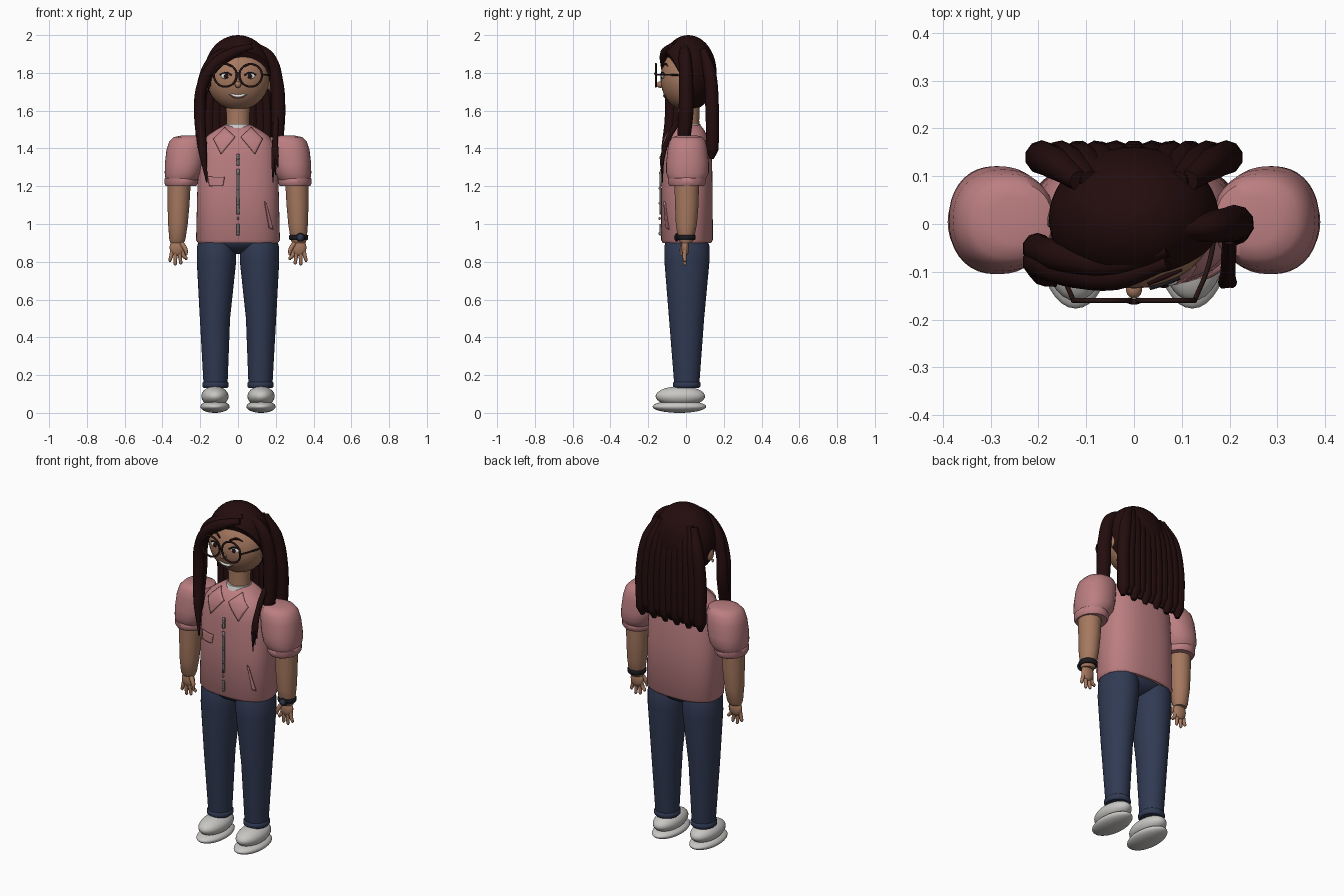
import bpy, bmesh, math
from mathutils import Vector

cube = bpy.data.objects.get("Cube")
if cube:
    bpy.data.objects.remove(cube, do_unlink=True)


def material(name, r, g, b):
    m = bpy.data.materials.new(name)
    m.use_nodes = True
    m.diffuse_color = (r, g, b, 1)
    m.node_tree.nodes["Principled BSDF"].inputs["Base Color"].default_value = (r, g, b, 1)
    return m


PINK = material("dusty pink", .50, .21, .22)
SKIN = material("warm skin", .38, .19, .115)
DENIM = material("navy denim", .03, .042, .086)
HAIR = material("dark hair", .017, .0038, .0042)
SHOE = material("pale grey", .58, .57, .55)
METAL = material("zip grey", .24, .22, .21)
FRAME = material("frame brown", .02, .008, .007)
WHITE = material("white", .8, .79, .77)
BLACK = material("black", .01, .01, .014)
LIP = material("lip", .22, .075, .06)


def finish(ob, name, mat, angle=45):
    ob.name = ob.data.name = name
    ob.data.materials.clear()
    ob.data.materials.append(mat)
    bpy.ops.object.select_all(action='DESELECT')
    ob.select_set(True)
    bpy.context.view_layer.objects.active = ob
    bpy.ops.object.shade_smooth_by_angle(angle=math.radians(angle))
    return ob


def from_bmesh(bm, name, mat, angle=45):
    bmesh.ops.recalc_face_normals(bm, faces=bm.faces)
    me = bpy.data.meshes.new(name)
    bm.to_mesh(me)
    bm.free()
    ob = bpy.data.objects.new(name, me)
    bpy.context.collection.objects.link(ob)
    return finish(ob, name, mat, angle)


def ball(name, loc, size, mat):
    bpy.ops.mesh.primitive_uv_sphere_add(segments=32, ring_count=18, radius=1, location=loc)
    bpy.context.object.scale = size
    return finish(bpy.context.object, name, mat)


def loft(name, rings, mat, power=2, seg=36):
    """Stack of oval rings: (z, centre x, centre y, radius x, radius y)."""
    bm = bmesh.new()
    loops = []
    for z, cx, cy, rx, ry in rings:
        loop = []
        for i in range(seg):
            a = math.tau * i / seg
            c, s = math.cos(a), math.sin(a)
            loop.append(bm.verts.new((cx + rx * math.copysign(abs(c) ** (2 / power), c),
                                      cy + ry * math.copysign(abs(s) ** (2 / power), s), z)))
        loops.append(loop)
    for lo, hi in zip(loops, loops[1:]):
        for i in range(seg):
            j = (i + 1) % seg
            bm.faces.new((lo[i], lo[j], hi[j], hi[i]))
    bm.faces.new(loops[0])
    bm.faces.new(loops[-1])
    return from_bmesh(bm, name, mat)


def tube(name, points, radius, mat, taper=None):
    cu = bpy.data.curves.new(name, 'CURVE')
    cu.dimensions = '3D'
    cu.bevel_depth, cu.bevel_resolution, cu.resolution_u = radius, 3, 8
    cu.use_fill_caps = True
    sp = cu.splines.new('BEZIER')
    sp.bezier_points.add(len(points) - 1)
    for i, (bp, co) in enumerate(zip(sp.bezier_points, points)):
        bp.co = co
        bp.handle_left_type = bp.handle_right_type = 'AUTO'
        bp.radius = taper[i] if taper else 1
    ob = bpy.data.objects.new(name, cu)
    bpy.context.collection.objects.link(ob)
    bpy.ops.object.select_all(action='DESELECT')
    ob.select_set(True)
    bpy.context.view_layer.objects.active = ob
    bpy.ops.object.convert(target='MESH')
    return finish(bpy.context.object, name, mat)


# Jacket body
BODY = [(.9, 0, .005, .212, .128), (.915, 0, .005, .222, .137), (1.2, 0, .005, .215, .136),
        (1.36, 0, .005, .207, .132), (1.43, 0, .005, .19, .12), (1.47, 0, .005, .16, .105),
        (1.5, 0, .01, .115, .085), (1.525, 0, .015, .07, .06)]
POWER = 2.5
loft("jacket", BODY, PINK, POWER, 56)


def jacket_y(x, z):
    for lo, hi in zip(BODY, BODY[1:]):
        if z <= hi[0]:
            t = (z - lo[0]) / (hi[0] - lo[0])
            _, _, cy, rx, ry = [a + (b - a) * t for a, b in zip(lo, hi)]
            return cy - ry * max(0, 1 - abs(x / rx) ** POWER) ** (1 / POWER)
    return 0


def patch(name, corners, mat, n=8):
    """Thin four-cornered plate lying on the front of the jacket."""
    a, b, c, d = [Vector(p) for p in corners]
    bm = bmesh.new()
    grid = []
    for i in range(n + 1):
        row = []
        for j in range(n + 1):
            p = a.lerp(b, i / n).lerp(d.lerp(c, i / n), j / n)
            row.append(bm.verts.new((p.x, jacket_y(p.x, p.y) - .005, p.y)))
        grid.append(row)
    for r0, r1 in zip(grid, grid[1:]):
        for j in range(n):
            bm.faces.new((r0[j], r0[j + 1], r1[j + 1], r1[j]))
    ob = from_bmesh(bm, name, mat)
    mod = ob.modifiers.new("thickness", 'SOLIDIFY')
    mod.thickness, mod.offset = .009, 0


# Jacket details
for s, side in ((1, "left"), (-1, "right")):
    patch(side + "_collar", [(s * .07, 1.51), (s * .13, 1.45), (s * .09, 1.37), (s * .015, 1.46)], PINK)
patch("chest_pocket_flap", [(-.16, 1.25), (-.07, 1.25), (-.08, 1.2), (-.15, 1.2)], PINK)
patch("side_pocket", [(.14, 1.12), (.15, 1.11), (.185, .97), (.165, .98)], PINK)
for lo, hi in ((1.31, 1.37), (1.05, 1.29), (.94, 1.0)):
    patch("zip_strip", [(-.007, hi), (.007, hi), (.007, lo), (-.007, lo)], METAL)
for i in range(6):
    z = .95 + i * .08
    ball("zip_stud", (0, jacket_y(0, z) - .008, z), (.006, .006, .008), METAL)
loft("shirt_collar", [(1.5, 0, .005, .075, .075), (1.53, 0, .01, .066, .066)], SHOE)

# Neck and head
loft("neck", [(1.49, 0, .012, .066, .06), (1.55, 0, .014, .06, .056), (1.66, 0, .014, .066, .06)], SKIN)
HEAD_Z, HX, HY, HZ = 1.77, .167, .135, .167
ball("head", (0, 0, HEAD_Z), (HX, HY, HZ), SKIN)


def face(x, z, lift=0):
    d = 1 - (x / HX) ** 2 - ((z - HEAD_Z) / HZ) ** 2
    return (x, -HY * math.sqrt(d) - lift, z)


ball("nose", (0, -.136, 1.738), (.017, .02, .017), SKIN)
tube("teeth", [face(x, 1.678 + 6 * x * x, .001) for x in (-.044, -.02, 0, .02, .044)],
     .008, WHITE, (.3, .9, 1, .9, .3))
tube("lower_lip", [face(x, 1.668 + 8 * x * x, .001) for x in (-.046, -.02, 0, .02, .046)],
     .005, LIP, (.4, 1, 1, 1, .4))

# Eyes, brows, ears and glasses
for s, side in ((1, "left"), (-1, "right")):
    ball(side + "_eye", face(s * .064, 1.783, -.003), (.027, .009, .015), WHITE)
    ball(side + "_iris", face(s * .062, 1.783, .003), (.012, .006, .013), FRAME)
    tube(side + "_lash", [face(s * x, z, .003) for x, z in ((.034, 1.788), (.062, 1.801), (.095, 1.79))],
         .004, BLACK)
    tube(side + "_brow", [face(s * x, z, .002) for x, z in ((.03, 1.832), (.065, 1.847), (.1, 1.835))],
         .006, HAIR, (.7, 1, .4))
    ball(side + "_ear", (s * .165, .01, 1.745), (.016, .026, .038), SKIN)
    ball(side + "_earring", (s * .175, 0, 1.705), (.007, .007, .009), METAL)
    bpy.ops.mesh.primitive_torus_add(location=(s * .067, -.16, 1.787), rotation=(math.pi / 2, 0, 0),
                                     major_radius=.06, minor_radius=.0055,
                                     major_segments=40, minor_segments=10)
    finish(bpy.context.object, side + "_lens_rim", FRAME)
    tube(side + "_temple", [(s * .127, -.16, 1.79), (s * .155, -.09, 1.79), (s * .174, .01, 1.785)],
         .005, FRAME)
tube("glasses_bridge", [(-.012, -.16, 1.79), (0, -.163, 1.797), (.012, -.16, 1.79)], .006, FRAME)

# Hair cap with an angled hairline
bm = bmesh.new()
bmesh.ops.create_uvsphere(bm, u_segments=48, v_segments=28, radius=1)
for v in bm.verts:
    v.co = (v.co.x * .178, v.co.y * .15 + .012, v.co.z * .2 + 1.8)
bmesh.ops.bisect_plane(bm, geom=bm.verts[:] + bm.edges[:] + bm.faces[:], plane_co=(.08, -.1, 1.915),
                       plane_no=(.16, -.9, -.4), clear_outer=True)
bmesh.ops.holes_fill(bm, edges=[e for e in bm.edges if e.is_boundary], sides=0)
from_bmesh(bm, "hair_cap", HAIR)

# Long back hair
for i in range(11):
    x = -.19 + i * .038
    end = 1.345 + .02 * (i % 2)
    tube("back_strand", [(x * .6, .09, 1.92), (x * .85, .125, 1.8), (x, .138, 1.62),
                         (x, .138, end + .05), (x, .135, end)],
         .036, HAIR, (.6, .95, 1, .95, .35))

# Swept fringe flowing into the right front lock
for k, dy in enumerate((0, .028)):
    tube("fringe_lock", [(.07, -.08 + dy, 1.94 + dy / 2), (-.04, -.108 + dy, 1.9 + dy / 2),
                         (-.13, -.1 + dy, 1.835 + dy), (-.19, -.085 + dy, 1.73),
                         (-.202, -.08 + dy, 1.58), (-.188, -.105 + dy / 2, 1.4),
                         (-.165 - k * .015, -.128 + dy / 2, 1.22 + k * .06)],
         .032, HAIR, (.5, .95, 1.05, .95, 1, .8, .12))

# Left lock with loose tips
tube("left_lock", [(.08, -.01, 1.95), (.165, -.005, 1.88), (.203, 0, 1.75), (.212, 0, 1.6),
                   (.208, -.01, 1.47), (.205, -.015, 1.42)], .04, HAIR, (.5, .85, .95, 1, .9, .3))
for k in range(3):
    tube("left_tip", [(.2, -.03, 1.56), (.197, -.09, 1.46), (.188 + k * .008, -.122, 1.36),
                      (.185 + k * .013, -.125, 1.22 + k * .04)], .015, HAIR, (1, 1, .8, .15))

# Limbs, mirrored
tube_pose = ((.298, .275, .81), (.313, .303, .785), (.331, .332, .78), (.348, .36, .8))
for s, side in ((1, "left"), (-1, "right")):
    loft(side + "_sleeve", [(1.468, s * .25, .008, .05, .05), (1.46, s * .256, .008, .085, .08),
                            (1.435, s * .265, .008, .1, .097), (1.39, s * .274, .008, .105, .106),
                            (1.32, s * .283, .008, .104, .113), (1.27, s * .29, .008, .098, .113),
                            (1.24, s * .298, .006, .086, .1), (1.225, s * .3, .005, .08, .09)], PINK, 2.2)
    loft(side + "_sleeve_cuff", [(1.25, s * .3, .004, .08, .09), (1.24, s * .302, .004, .088, .1),
                                 (1.215, s * .302, .004, .088, .1), (1.2, s * .302, .004, .08, .09)], PINK)
    loft(side + "_arm", [(1.24, s * .312, .004, .063, .066), (1.1, s * .315, .004, .058, .062),
                         (1, s * .318, .002, .052, .056), (.92, s * .321, 0, .043, .042),
                         (.9, s * .322, 0, .036, .03)], SKIN)
    ball(side + "_palm", (s * .322, -.004, .875), (.04, .021, .046), SKIN)
    for x0, x1, z1 in tube_pose:
        tube(side + "_finger", [(s * x0, -.004, .87), (s * (x0 + x1) / 2, -.008, .83),
                                (s * x1, -.006, z1 + .008), (s * x1, -.005, z1)],
             .0105, SKIN, (1, 1, .85, .4))
    tube(side + "_thumb", [(s * .3, -.012, .9), (s * .278, -.022, .865), (s * .272, -.026, .835)],
         .013, SKIN, (1, .9, .45))
    loft(side + "_trouser_leg", [(.93, s * .112, .005, .09, .105), (.88, s * .113, .005, .104, .12),
                                 (.8, s * .114, .005, .104, .119), (.5, s * .122, .003, .08, .093),
                                 (.16, s * .119, .004, .064, .067), (.135, s * .119, .004, .062, .064)], DENIM)
    loft(side + "_trouser_cuff", [(.165, s * .119, .004, .064, .067), (.158, s * .119, .004, .07, .073),
                                  (.14, s * .119, .004, .07, .073), (.132, s * .119, .004, .062, .065)], DENIM)
    ball(side + "_shoe_sole", (s * .122, -.035, .033), (.077, .142, .033), SHOE)
    ball(side + "_shoe_upper", (s * .122, -.03, .088), (.072, .131, .053), SHOE)
ball("trouser_seat", (0, .005, .92), (.19, .12, .08), DENIM)

# Wrist watch
loft("watch_strap", [(.915, .321, 0, .046, .046), (.92, .321, 0, .05, .05),
                     (.938, .321, 0, .051, .051), (.943, .321, 0, .047, .047)], BLACK)
ball("watch_face", (.33, -.05, .929), (.024, .01, .023), BLACK)
ball("watch_dial", (.33, -.055, .929), (.016, .008, .016), DENIM)
